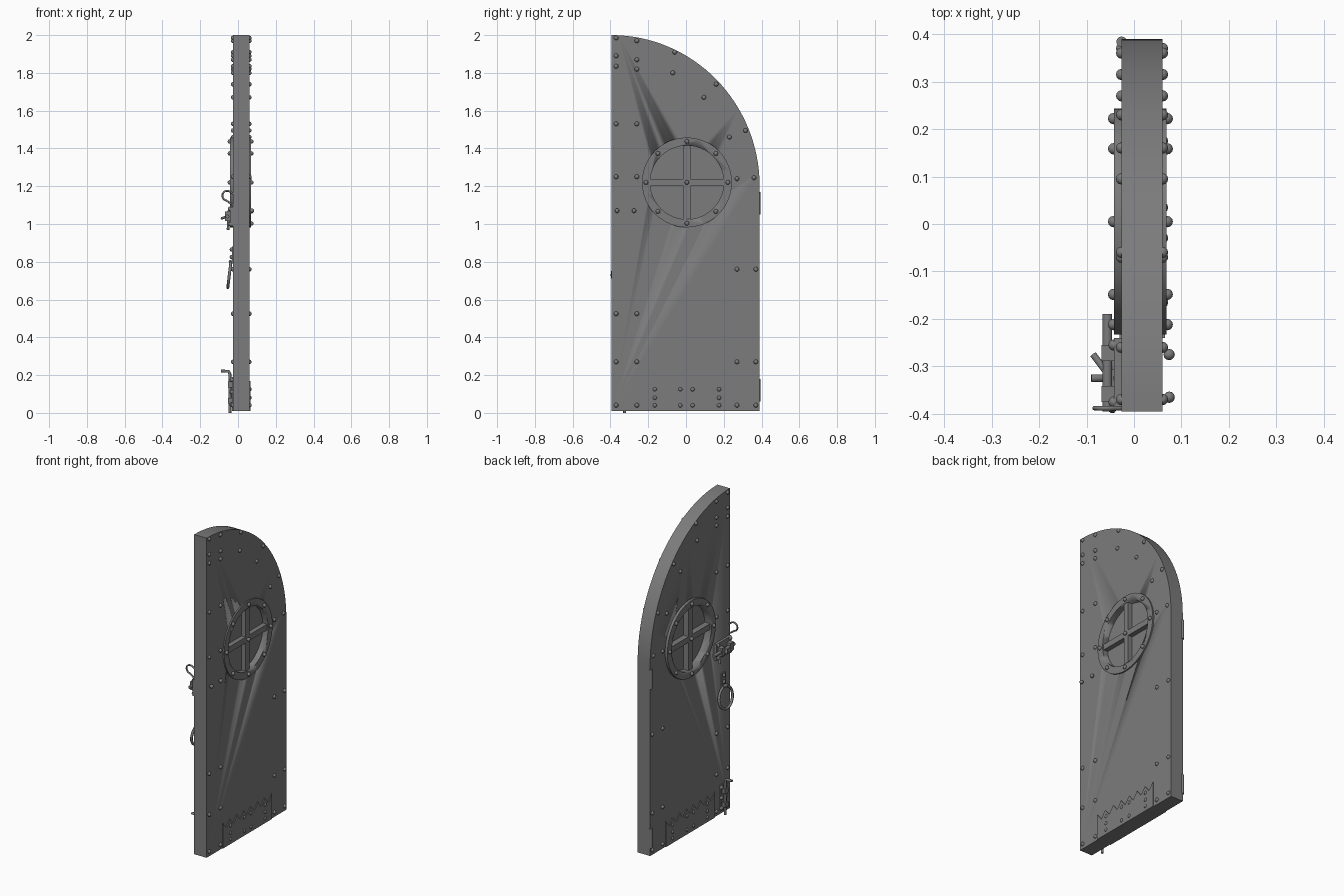
import bpy
import bmesh
import math
from mathutils import Vector, Matrix

old = bpy.data.objects.get("Cube")
if old:
    bpy.data.objects.remove(old, do_unlink=True)

iron = bpy.data.materials.new("dark grey iron")
iron.use_nodes = True
GREY = (0.2, 0.2, 0.2, 1)
iron.diffuse_color = GREY
iron.node_tree.nodes["Principled BSDF"].inputs["Base Color"].default_value = GREY

BACK, FRONT = -0.026, 0.06          # the two broad faces of the slab
WY, WZ = 0.005, 1.22                # window centre


def finish(name, bm, smooth=True):
    bmesh.ops.recalc_face_normals(bm, faces=bm.faces)
    mesh = bpy.data.meshes.new(name)
    bm.to_mesh(mesh)
    bm.free()
    mesh.materials.append(iron)
    ob = bpy.data.objects.new(name, mesh)
    bpy.context.scene.collection.objects.link(ob)
    bpy.ops.object.select_all(action='DESELECT')
    bpy.context.view_layer.objects.active = ob
    ob.select_set(True)
    if smooth:
        bpy.ops.object.shade_smooth_by_angle(angle=math.radians(35))
    return ob


def prism(name, outline, x0, x1):
    """Extrude a (y, z) outline along x."""
    bm = bmesh.new()
    face = bm.faces.new([bm.verts.new((x0, y, z)) for y, z in outline])
    out = bmesh.ops.extrude_face_region(bm, geom=[face])
    moved = [v for v in out["geom"] if isinstance(v, bmesh.types.BMVert)]
    bmesh.ops.translate(bm, verts=moved, vec=(x1 - x0, 0, 0))
    return finish(name, bm)


def box(name, x0, x1, y0, y1, z0, z1):
    return prism(name, [(y0, z0), (y1, z0), (y1, z1), (y0, z1)], x0, x1)


def circle(r, n=48):
    return [(WY + r * math.cos(math.tau * i / n), WZ + r * math.sin(math.tau * i / n))
            for i in range(n)]


def rod(name, a, b, r):
    a, b = Vector(a), Vector(b)
    bm = bmesh.new()
    turn = (b - a).to_track_quat('Z', 'Y').to_matrix().to_4x4()
    bmesh.ops.create_cone(bm, cap_ends=True, segments=16, radius1=r, radius2=r,
                          depth=(b - a).length,
                          matrix=Matrix.Translation((a + b) / 2) @ turn)
    return finish(name, bm)


def wire(name, points, r, closed=False):
    """Round bar following a path."""
    curve = bpy.data.curves.new(name, 'CURVE')
    curve.dimensions = '3D'
    curve.bevel_depth = r
    curve.bevel_resolution = 2
    curve.use_fill_caps = True
    spline = curve.splines.new('POLY')
    spline.points.add(len(points) - 1)
    for p, co in zip(spline.points, points):
        p.co = (*co, 1)
    spline.use_cyclic_u = closed
    curve.materials.append(iron)
    ob = bpy.data.objects.new(name, curve)
    bpy.context.scene.collection.objects.link(ob)
    return ob


def cut(target, cutter):
    mod = target.modifiers.new("cut", 'BOOLEAN')
    mod.operation = 'DIFFERENCE'
    mod.solver = 'EXACT'
    mod.object = cutter
    bpy.context.view_layer.objects.active = target
    bpy.ops.object.modifier_apply(modifier=mod.name)
    bpy.data.objects.remove(cutter, do_unlink=True)


# Door slab with a quarter arch and a round opening
LEFT, RIGHT, SPRING, BASE = -0.395, 0.39, 1.2, 0.01
arch = [(LEFT + (RIGHT - LEFT) * math.cos(t), SPRING + 0.8 * math.sin(t))
        for t in [math.pi / 2 * i / 32 for i in range(33)]]
slab = prism("door_slab", [(LEFT, BASE), (RIGHT, BASE)] + arch, BACK, FRONT)
cut(slab, prism("opening_cutter", circle(0.2), -1, 1))

# Round window: flange, pane and cross bars
flange = prism("window_flange", circle(0.238), -0.042, 0.068)
cut(flange, prism("flange_cutter", circle(0.195), -1, 1))
prism("window_pane", circle(0.205), 0.002, 0.032)
box("window_upright", -0.035, 0.062, WY - 0.018, WY + 0.018, WZ - 0.2, WZ + 0.2)
box("window_crossbar", -0.034, 0.061, WY - 0.2, WY + 0.2, WZ - 0.018, WZ + 0.018)

# Saw-toothed kick plates on both faces
TEETH = 14
saw = [(0.24 - 0.48 * i / TEETH, 0.125 if i % 2 else 0.168) for i in range(TEETH + 1)]
for name, x0, x1 in (("front", FRONT, FRONT + 0.005), ("back", BACK - 0.005, BACK)):
    prism(name + "_kick_plate", [(-0.24, BASE), (0.24, BASE)] + saw, x0, x1)

# Rivets
spots = [(-0.06, 1.91), (-0.07, 1.8), (0.16, 1.74), (0.095, 1.67), (0.315, 1.495),
         (0.23, 1.46), (0.36, 1.245), (0.27, 1.24), (-0.37, 1.985), (-0.26, 1.97),
         (-0.37, 1.89), (-0.26, 1.87), (-0.37, 1.835), (-0.26, 1.82)]
spots += [(y, z) for y in (-0.37, -0.26) for z in (1.53, 1.25, 0.525, 0.27, 0.04)]
spots += [(y, z) for y in (0.27, 0.37) for z in (0.76, 0.27, 0.04)]
spots += [(y, z) for y in (-0.165, -0.03, 0.035, 0.175) for z in (0.125, 0.04)]
spots += [(y, 0.08) for y in (-0.165, 0.175)]
ring = [(WY, WZ)] + circle(0.217, 8)


def rivets(name, x, places):
    bm = bmesh.new()
    for y, z in places:
        bmesh.ops.create_uvsphere(bm, u_segments=12, v_segments=8, radius=0.012,
                                  matrix=Matrix.Translation((x, y, z)))
    finish(name, bm)


rivets("front_rivets", FRONT, spots)
rivets("back_rivets", BACK, spots)
rivets("front_window_rivets", 0.07, ring)
rivets("back_window_rivets", -0.043, ring)
rivets("front_latch_rivets", 0.074, [(-0.365, 1.07), (-0.275, 1.07)])

# Sliding latch beside the window
box("latch_plate", -0.042, BACK, -0.39, -0.24, 0.99, 1.09)
rod("latch_bolt", (-0.056, -0.395, 1.04), (-0.056, -0.19, 1.04), 0.01)
for y in (-0.358, -0.272):
    box("latch_bracket", -0.068, -0.04, y - 0.017, y + 0.017, 1.015, 1.065)
rod("latch_lever", (-0.056, -0.315, 1.04), (-0.086, -0.275, 1.03), 0.007)
rod("latch_drop_pin", (-0.05, -0.265, 1.03), (-0.053, -0.255, 0.97), 0.007)
rivets("latch_rivets", -0.042, [(y, z) for y in (-0.375, -0.255) for z in (1.0, 1.08)])

# Padlock eye above the latch
eye = [(-0.057 + 0.026 * math.cos(t), -0.388, 1.15 + 0.026 * math.sin(t))
       for t in [math.radians(60 + 20 * i) for i in range(11)]]
wire("lock_eye", [(BACK, -0.388, 1.16)] + eye + [(BACK, -0.388, 1.1)], 0.005)

# Hanging ring handle
HY = -0.325
box("handle_plate", BACK - 0.007, BACK, HY - 0.02, HY + 0.02, 0.79, 0.88)
rod("handle_pivot", (-0.04, HY - 0.018, 0.8), (-0.04, HY + 0.018, 0.8), 0.009)
rivets("handle_rivets", BACK - 0.006, [(HY, 0.825), (HY, 0.865)])
wire("ring_handle", [(-0.046 - 0.008 * -math.sin(t), HY + 0.066 * math.cos(t),
                      0.73 + 0.066 * math.sin(t))
                     for t in [math.tau * i / 32 for i in range(32)]], 0.008, True)

# Floor bolt with bent grip
box("floor_bolt_plate", BACK - 0.007, BACK, HY - 0.03, HY + 0.03, 0.03, 0.19)
wire("floor_bolt", [(-0.043, HY, 0), (-0.043, HY, 0.205), (-0.05, HY, 0.22),
                    (-0.09, HY, 0.222)], 0.008)
for z in (0.065, 0.15):
    box("floor_bolt_bracket", -0.054, BACK, HY - 0.016, HY + 0.016, z - 0.015, z + 0.015)
rivets("floor_bolt_rivets", BACK - 0.006,
       [(HY + s, z) for s in (-0.022, 0.022) for z in (0.045, 0.11, 0.175)])

# Hinge knuckles on the far edge
for z in (0.12, 1.11):
    rod("hinge_knuckle", (BACK, RIGHT - 0.006, z - 0.06), (BACK, RIGHT - 0.006, z + 0.06), 0.011)
